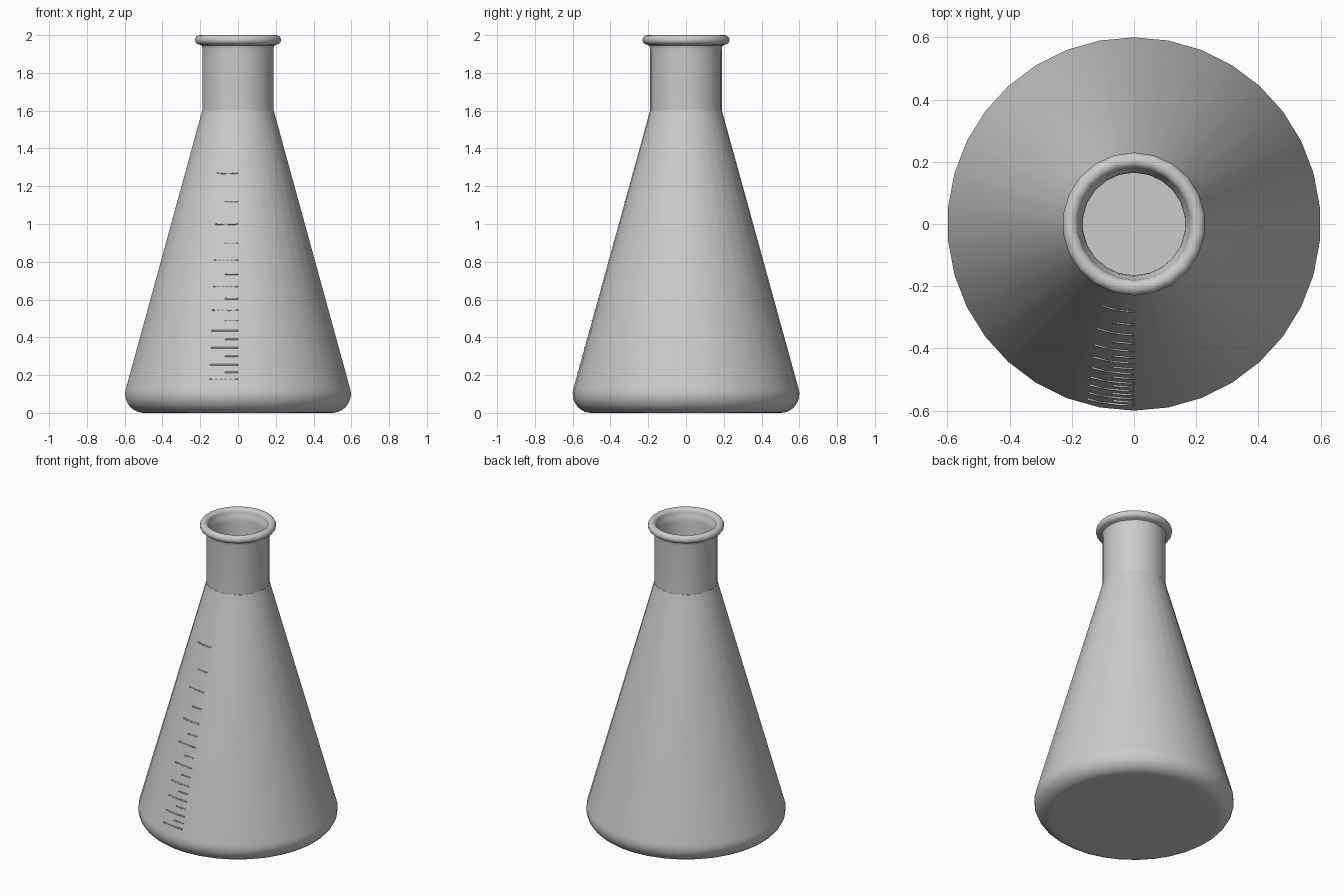
import bpy, bmesh, math

if "Cube" in bpy.data.objects:
    bpy.data.objects.remove(bpy.data.objects["Cube"])

BODY_SIDES, NECK_SIDES = 34, 22
SLOPE = math.atan2(0.41, 1.48)      # lean of the cone wall


def finish(name, bm, angle=40):
    mesh = bpy.data.meshes.new(name)
    bm.to_mesh(mesh)
    bm.free()
    ob = bpy.data.objects.new(name, mesh)
    bpy.context.collection.objects.link(ob)
    bpy.ops.object.select_all(action='DESELECT')
    ob.select_set(True)
    bpy.context.view_layer.objects.active = ob
    bpy.ops.object.shade_smooth_by_angle(angle=math.radians(angle))
    return ob


def lathe(name, profile, sides):
    """Revolve (radius, z) points around z, with a vertex facing the front."""
    bm = bmesh.new()
    rings = []
    for r, z in profile:
        if r == 0:
            rings.append([bm.verts.new((0, 0, z))] * sides)
        else:
            angles = [2 * math.pi * i / sides - math.pi / 2 for i in range(sides)]
            rings.append([bm.verts.new((r * math.cos(a), r * math.sin(a), z)) for a in angles])
    for lo, hi in zip(rings, rings[1:]):
        for i in range(sides):
            k = (i + 1) % sides
            corners = list(dict.fromkeys((lo[i], lo[k], hi[k], hi[i])))
            bm.faces.new(corners)
    return finish(name, bm)


def arc(cr, cz, rad, start, end, steps):
    angles = [start + (end - start) * i / steps for i in range(steps + 1)]
    return [(cr + rad * math.cos(a), cz + rad * math.sin(a)) for a in angles]


# Conical body: outer and inner glass walls
quarter = math.pi / 2
lathe("body_outer_wall",
      [(0, 0)] + arc(0.5, 0.1, 0.1, -quarter, SLOPE, 10) + [(0.19, 1.6)], BODY_SIDES)
lathe("body_inner_wall",
      [(0.165, 1.6)] + arc(0.5, 0.1, 0.075, SLOPE, -quarter, 10) + [(0, 0.025)], BODY_SIDES)

# Neck with rolled rim, up the outside and down the inside
lathe("neck_and_rim",
      [(0.19, 1.6), (0.19, 1.925), (0.191, 1.935), (0.195, 1.945)]
      + arc(0.205, 1.975, 0.025, -quarter, math.pi, 14)
      + [(0.176, 1.96), (0.168, 1.945), (0.165, 1.925), (0.165, 1.6)], NECK_SIDES)

# Graduation ticks wrapped around the front of the cone: long and short alternate
heights = [0.18, 0.215, 0.255, 0.30, 0.345, 0.39, 0.435, 0.49, 0.545,
           0.605, 0.67, 0.735, 0.81, 0.90, 1.0, 1.12, 1.27]
bm = bmesh.new()
for n, z in enumerate(heights):
    length = 0.07 if n % 2 else 0.15 - 0.04 * (z - 0.18) / 1.09
    rows = []
    for h in (z - 0.003, z + 0.003):
        r = 0.5964 - (h - 0.127) * (0.5964 - 0.19) / (1.6 - 0.127) + 0.003
        span = math.asin(length / r)
        rows.append([bm.verts.new((-r * math.sin(span * i / 6), -r * math.cos(span * i / 6), h))
                     for i in range(7)])
    for i in range(6):
        bm.faces.new((rows[0][i + 1], rows[0][i], rows[1][i], rows[1][i + 1]))
ticks = finish("graduation_ticks", bm)
solid = ticks.modifiers.new("thickness", 'SOLIDIFY')
solid.thickness = 0.006
solid.offset = -1
